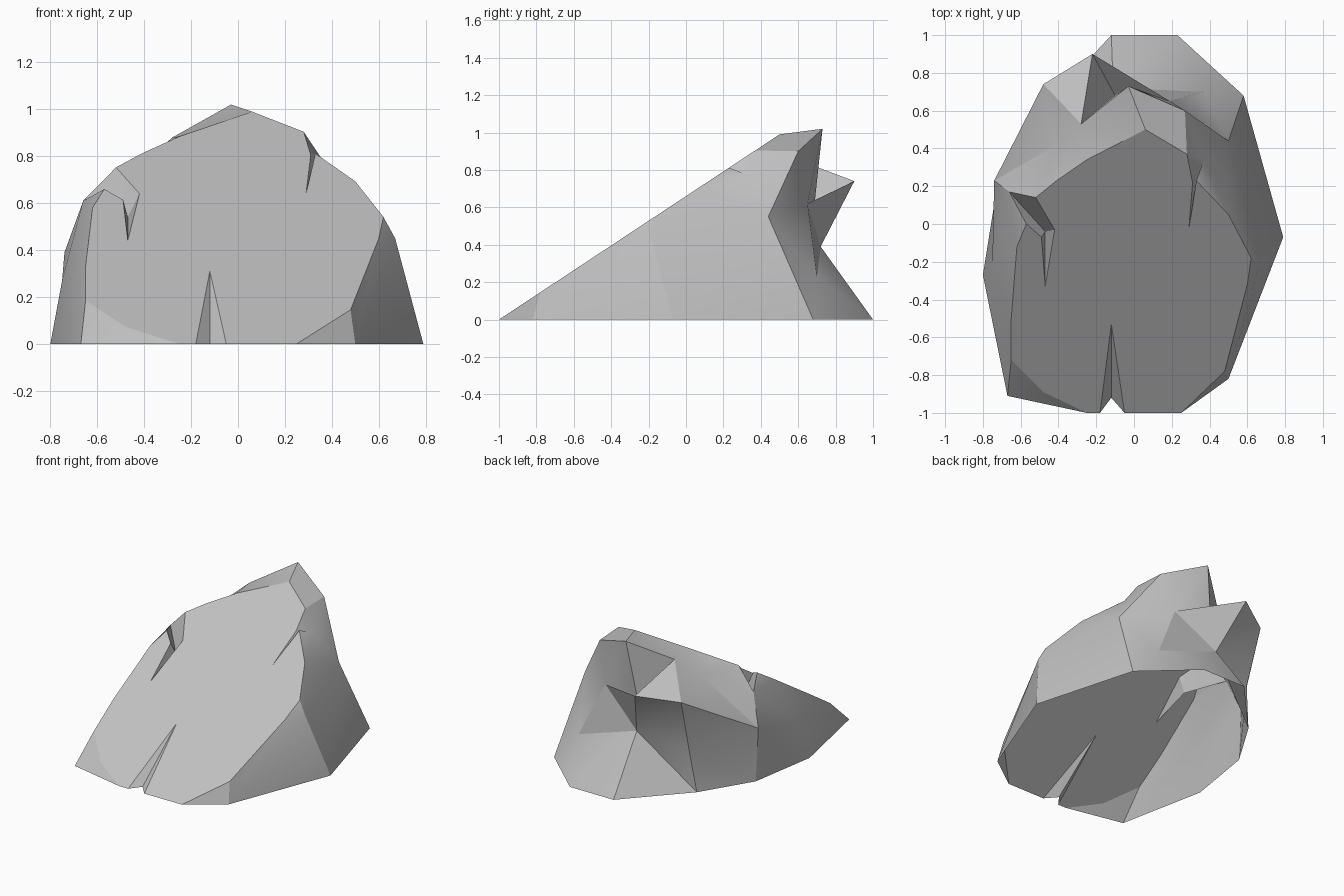
import bpy
import bmesh
from mathutils import Vector

cube = bpy.data.objects.get("Cube")
if cube:
    bpy.data.objects.remove(cube, do_unlink=True)

SLOPE = 0.66  # rise of the flat sloping front per unit of depth

# Rim of the flat sloping front, clockwise from its left foot (height follows the slope)
rim = {
    "toe_left": (-.25, -1), "heel_low": (-.48, -.89), "heel": (-.65, -.72),
    "shin": (-.65, -.5), "side_left": (-.62, -.12), "lip_left": (-.57, 0),
    "crack_outer": (-.49, -.07), "crack_tip": (-.47, -.33), "crack_inner": (-.42, -.03),
    "lip_inner": (-.52, .14), "shoulder": (-.41, .23), "brow": (-.25, .34),
    "summit": (.06, .5), "split_high": (.28, .37), "split_inner": (.31, .22),
    "split_tip": (.29, -.03), "split_low": (.33, .23), "arm": (.5, .05),
    "elbow": (.62, -.18), "forearm": (.6, -.32), "hip": (.48, -.78),
    "toe_right": (.25, -1), "notch_right": (-.05, -1), "notch_tip": (-.12, -.53),
    "notch_left": (-.18, -1),
}

# Footprint on the ground
foot = {
    "notch_back": (-.12, -.92), "foot_front_left": (-.67, -.91), "foot_left": (-.8, -.27),
    "foot_back_left": (-.72, .23), "foot_inset": (-.5, .59), "foot_back": (-.12, 1),
    "foot_back_right": (.23, 1), "foot_right": (.58, .68), "foot_side": (.79, -.07),
    "foot_front_right": (.5, -.82),
}

# Bumps and hollows of the sides and the back
bumps = {
    "flank": (-.75, -.2, .27), "ledge": (-.66, .17, .61), "crack_floor": (-.47, -.04, .54),
    "slab": (-.41, .42, .76), "nook": (-.28, .53, .88), "peak": (-.03, .73, 1.02),
    "crown": (.27, .6, .9), "split_floor": (.37, .34, .77), "corner": (.5, .44, .55),
    "knee": (.67, -.19, .45), "saddle": (.19, .65, .62), "gully": (-.1, .68, .55),
    "knob": (-.22, .9, .74), "jut": (-.48, .74, .7), "spur": (-.74, .23, .39),
    "hollow": (-.11, .72, .39), "recess": (-.46, .62, .3), "buttress": (.37, .7, .23),
}

bm = bmesh.new()
vert = {n: bm.verts.new((x, y, SLOPE * (y + 1))) for n, (x, y) in rim.items()}
vert.update({n: bm.verts.new((x, y, 0)) for n, (x, y) in foot.items()})
vert.update({n: bm.verts.new(p) for n, p in bumps.items()})


def facet(names):
    """One flat facet between named points."""
    return bm.faces.new([vert[n] for n in names.split()])


def stitch(upper, lower):
    """Join two chains of points with triangles along the shorter diagonals."""
    a, b = upper.split(), lower.split()
    i = j = 0
    while i < len(a) - 1 or j < len(b) - 1:
        step_a = step_b = float("inf")
        if i < len(a) - 1:
            step_a = (vert[a[i + 1]].co - vert[b[j]].co).length
        if j < len(b) - 1:
            step_b = (vert[a[i]].co - vert[b[j + 1]].co).length
        if step_a <= step_b:
            facet(f"{a[i]} {a[i + 1]} {b[j]}")
            i += 1
        else:
            facet(f"{a[i]} {b[j + 1]} {b[j]}")
            j += 1


# Flat sloping front, kept crisp along its rim
front = facet(" ".join(rim))
for edge in front.edges:
    edge.smooth = False

# Notch at the bottom of the front
facet("notch_left notch_tip notch_back")
facet("notch_tip notch_right notch_back")

# Left flank and its crack
stitch("toe_left heel_low heel shin side_left lip_left", "foot_front_left flank ledge")
stitch("lip_left crack_outer crack_tip", "ledge crack_floor")
stitch("lip_inner crack_inner crack_tip", "ledge crack_floor")
facet("ledge flank spur")
facet("flank foot_left foot_back_left")
facet("flank foot_back_left spur")
facet("flank foot_front_left foot_left")

# Top ridge
stitch("lip_inner shoulder brow summit", "ledge slab nook peak")
stitch("summit split_high", "peak crown")

# Narrow split and wall on the right
facet("split_high split_inner split_floor")
facet("split_inner split_tip split_floor")
facet("split_tip split_low split_floor")
stitch("split_high split_floor", "crown corner")
stitch("split_low arm elbow", "split_floor corner knee")
stitch("elbow forearm hip toe_right", "knee foot_front_right")
facet("knee foot_side foot_front_right")
facet("knee corner foot_side")
facet("corner foot_right foot_side")

# Back right
facet("corner buttress foot_right")
facet("buttress foot_back_right foot_right")
facet("corner crown saddle")
facet("corner saddle buttress")
facet("crown peak saddle")

# Gully between the peak and the jutting knob
facet("peak gully saddle")
facet("peak nook gully")
facet("nook knob gully")
facet("gully knob saddle")

# Overhang below the knob
facet("saddle knob hollow")
facet("saddle hollow buttress")
facet("buttress hollow foot_back_right")
facet("hollow foot_back foot_back_right")
stitch("nook slab ledge", "knob jut spur")
stitch("knob jut spur", "hollow recess foot_back_left")
stitch("hollow recess foot_back_left", "foot_back foot_inset")

# Outward normals, judged by the front
bmesh.ops.recalc_face_normals(bm, faces=bm.faces[:])
bm.normal_update()
if front.normal.dot(Vector((0, -SLOPE, 1))) < 0:
    bmesh.ops.reverse_faces(bm, faces=bm.faces[:])

mesh = bpy.data.meshes.new("rock")
bm.to_mesh(mesh)
bm.free()
rock = bpy.data.objects.new("rock", mesh)
bpy.context.collection.objects.link(rock)

# Stone colour
stone = bpy.data.materials.new("stone_grey")
stone.use_nodes = True
grey = (.53, .53, .53, 1)
stone.diffuse_color = grey
stone.node_tree.nodes["Principled BSDF"].inputs["Base Color"].default_value = grey
mesh.materials.append(stone)

# Soft shading with crisp ridges
bpy.ops.object.select_all(action="DESELECT")
rock.select_set(True)
bpy.context.view_layer.objects.active = rock
bpy.ops.object.shade_smooth_by_angle(angle=.45, keep_sharp_edges=True)
